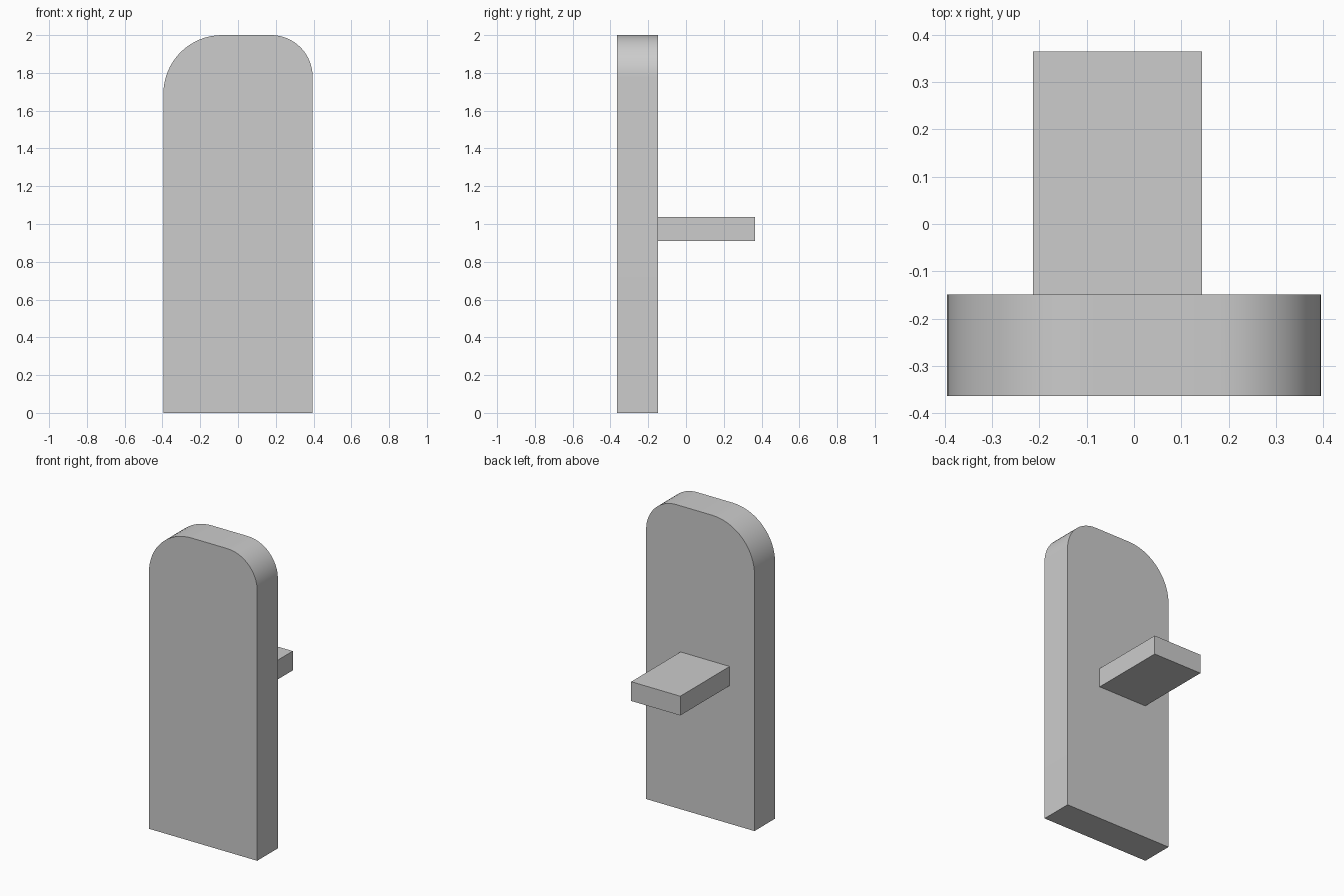
import bpy, bmesh, math

cube = bpy.data.objects.get("Cube")
if cube:
    bpy.data.objects.remove(cube, do_unlink=True)

grey = bpy.data.materials.new("light_grey")
grey.use_nodes = True
colour = (0.604, 0.604, 0.604, 1)
grey.diffuse_color = colour
grey.node_tree.nodes["Principled BSDF"].inputs["Base Color"].default_value = colour


def extrude_outline(name, outline, y_front, y_back):
    """Extrude an x-z outline (anticlockwise seen from the front) along y."""
    bm = bmesh.new()
    face = bm.faces.new([bm.verts.new((x, y_front, z)) for x, z in outline])
    new = bmesh.ops.extrude_face_region(bm, geom=[face], use_keep_orig=True)["geom"]
    verts = [v for v in new if isinstance(v, bmesh.types.BMVert)]
    bmesh.ops.translate(bm, verts=verts, vec=(0, y_back - y_front, 0))
    bmesh.ops.recalc_face_normals(bm, faces=bm.faces[:])
    mesh = bpy.data.meshes.new(name)
    bm.to_mesh(mesh)
    bm.free()
    mesh.materials.append(grey)
    obj = bpy.data.objects.new(name, mesh)
    bpy.context.collection.objects.link(obj)
    return obj


def arc(cx, cz, radius, start, steps=16):
    """Quarter circle of points, anticlockwise from the start angle."""
    angles = [math.radians(start + 90 * i / steps) for i in range(steps + 1)]
    return [(cx + radius * math.cos(a), cz + radius * math.sin(a)) for a in angles]


# Upright panel with a wider rounding on its right top corner
half, top = 0.395, 2.0
r_left, r_right = 0.22, 0.31
outline = [(-half, 0), (half, 0)]
outline += arc(half - r_left, top - r_left, r_left, 0)
outline += arc(-half + r_right, top - r_right, r_right, 90)
panel = extrude_outline("upright_panel", outline, -0.364, -0.149)

# Shelf projecting from the back
shelf = extrude_outline("rear_shelf", [(-0.214, 0.91), (0.144, 0.91), (0.144, 1.037), (-0.214, 1.037)],
                        -0.149, 0.365)

# Smooth rounded corners, keep sharp rims
bpy.ops.object.select_all(action="DESELECT")
panel.select_set(True)
bpy.context.view_layer.objects.active = panel
bpy.ops.object.shade_smooth_by_angle(angle=math.radians(30))
